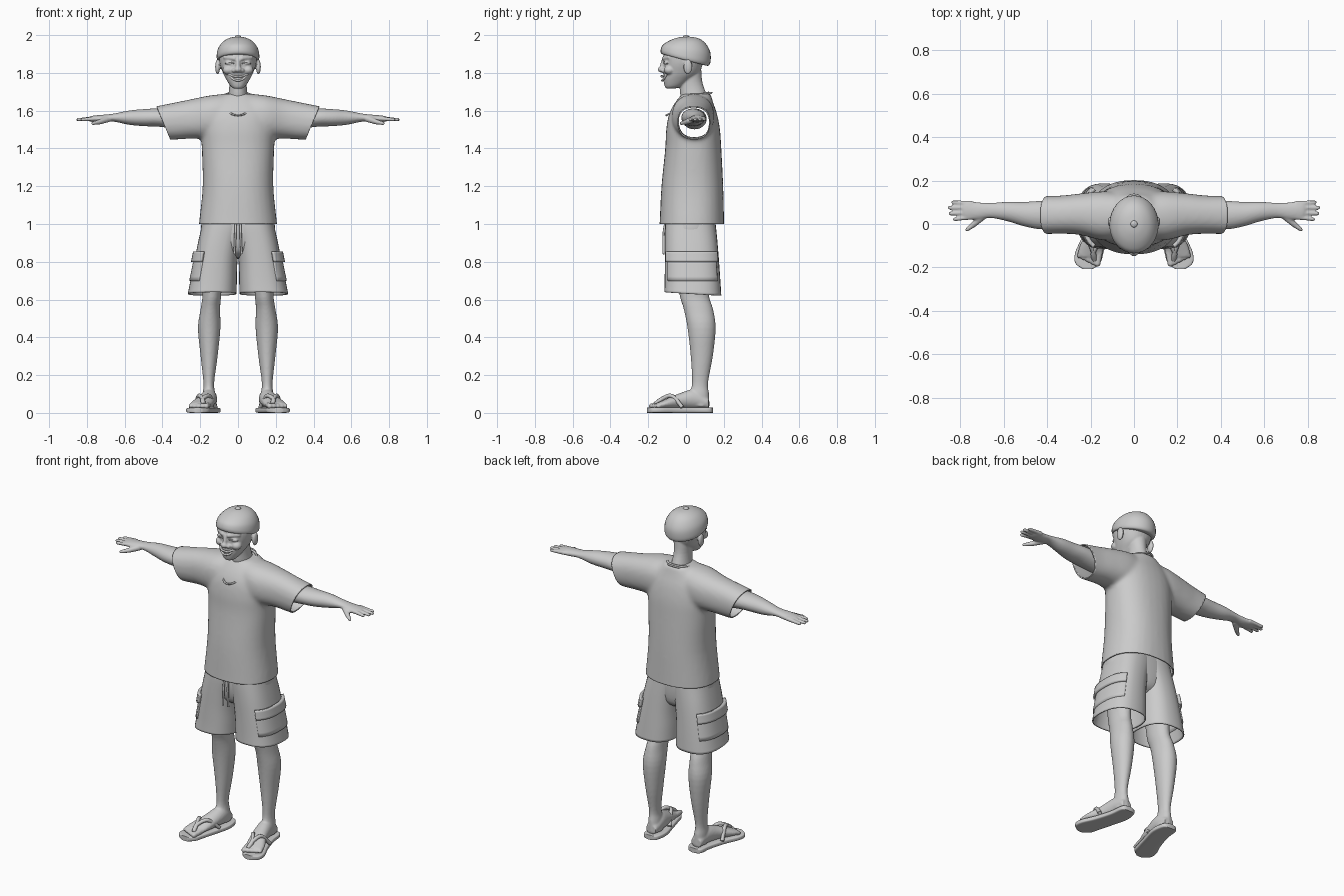
import bpy, bmesh, math
from mathutils import Vector, Matrix

cube = bpy.data.objects.get("Cube")
if cube:
    bpy.data.objects.remove(cube)

grey = bpy.data.materials.new("plain grey")
grey.use_nodes = True
GREY = (0.6, 0.6, 0.6, 1)
grey.diffuse_color = GREY
grey.node_tree.nodes["Principled BSDF"].inputs["Base Color"].default_value = GREY


def spline(rows, steps=4):
    """Catmull-Rom interpolation of rows of numbers."""
    out = []
    for i in range(len(rows) - 1):
        a, b, c, d = (rows[max(0, min(len(rows) - 1, i + k))] for k in (-1, 0, 1, 2))
        for s in range(steps):
            t = s / steps
            out.append([q + t / 2 * (r - p + t * (2 * p - 5 * q + 4 * r - w + t * (3 * (q - r) + w - p)))
                        for p, q, r, w in zip(a, b, c, d)])
    return out + [list(rows[-1])]


def loft(bm, rows, axis="z", power=2.0, n=32, arc=None, cap=True, side=1, grow=0):
    """Skin over cross-sections given as (position, u0, u1, v0, v1, shear)."""
    rings = []
    for row in spline([tuple(r) + (0,) * (6 - len(r)) for r in rows]):
        t, u0, u1, v0, v1, shear = row
        ring = []
        for k in range(n + (1 if arc else 0)):
            a = arc[0] + (arc[1] - arc[0]) * k / n if arc else math.tau * k / n
            c, s = math.cos(a), math.sin(a)
            u = (u0 + u1) / 2 + ((u1 - u0) / 2 + grow) * math.copysign(abs(c) ** (2 / power), c)
            dv = ((v1 - v0) / 2 + grow) * math.copysign(abs(s) ** (2 / power), s)
            v, w = (v0 + v1) / 2 + dv, t + shear * dv
            co = {"z": (u, v, w), "x": (w, u, v), "y": (u, w, v)}[axis]
            ring.append(bm.verts.new((co[0] * side, co[1], co[2])))
        rings.append(ring)
    for r, q in zip(rings, rings[1:]):
        for k in range(n):
            j = (k + 1) % len(r)
            bm.faces.new((r[k], r[j], q[j], q[k]))
    if cap:
        bm.faces.new(rings[0])
        bm.faces.new(rings[-1])


def blob(bm, centre, radii):
    m = Matrix.Translation(centre) @ Matrix.Diagonal((*radii, 1))
    bmesh.ops.create_uvsphere(bm, u_segments=20, v_segments=12, radius=1, matrix=m)


def bone(bm, p, q, r0, r1):
    """Tapered capsule from p to q."""
    p, q = Vector(p), Vector(q)
    verts = bmesh.ops.create_uvsphere(bm, u_segments=12, v_segments=9, radius=1)["verts"]
    turn = (q - p).to_track_quat("Z", "Y").to_matrix()
    for v in verts:
        v.co = (q + turn @ (v.co * r1)) if v.co.z > 0 else (p + turn @ (v.co * r0))


def finish(name, bm, voxel=0, smooth=4, mirror=False, thick=0, cuts=()):
    """Fuse, trim, thicken and mirror a mesh, then link it."""
    bmesh.ops.recalc_face_normals(bm, faces=bm.faces)
    ob = bpy.data.objects.new(name, bpy.data.meshes.new(name))
    bm.to_mesh(ob.data)
    bm.free()
    bpy.context.scene.collection.objects.link(ob)
    if voxel:
        m = ob.modifiers.new("fuse", "REMESH")
        m.mode, m.voxel_size = "VOXEL", voxel
        m = ob.modifiers.new("soften", "SMOOTH")
        m.factor, m.iterations = 0.5, smooth
        ob.data = bpy.data.meshes.new_from_object(ob.evaluated_get(bpy.context.evaluated_depsgraph_get()))
        ob.modifiers.clear()
    if cuts:
        bm = bmesh.new()
        bm.from_mesh(ob.data)
        for point, normal, keep in cuts:
            faces = [f for f in bm.faces if keep(f.calc_center_median())]
            geom = faces + list({e for f in faces for e in f.edges}) + list({v for f in faces for v in f.verts})
            bmesh.ops.bisect_plane(bm, geom=geom, plane_co=point, plane_no=normal, clear_outer=True)
        bm.to_mesh(ob.data)
        bm.free()
    ob.data.materials.clear()
    ob.data.materials.append(grey)
    ob.data.shade_smooth()
    ob.data.set_sharp_from_angle(angle=math.radians(50))
    if thick:
        m = ob.modifiers.new("cloth", "SOLIDIFY")
        m.thickness, m.offset = thick, -1
    if mirror:
        ob.modifiers.new("mirror", "MIRROR")
    return ob


def cord(name, pts, r, mirror=False, closed=False):
    """Round cord through points."""
    cu = bpy.data.curves.new(name, "CURVE")
    cu.dimensions, cu.bevel_depth, cu.bevel_resolution = "3D", r, 2
    cu.use_fill_caps = True
    sp = cu.splines.new("POLY")
    path = [tuple(p) for p in (pts if closed else spline(pts, 6))]
    sp.points.add(len(path) - 1)
    for p, co in zip(sp.points, path):
        p.co = (*co, 1)
    sp.use_cyclic_u = closed
    tmp = bpy.data.objects.new(name + " path", cu)
    bm = bmesh.new()
    bm.from_mesh(tmp.to_mesh())
    tmp.to_mesh_clear()
    bpy.data.objects.remove(tmp)
    return finish(name, bm, mirror=mirror)


# Shirt with sleeves, trimmed to open hems
bm = bmesh.new()
loft(bm, [(.94, -.21, .21, -.145, .205), (1, -.207, .207, -.14, .202), (1.2, -.187, .187, -.13, .197),
          (1.4, -.192, .192, -.11, .187), (1.5, -.197, .197, -.105, .18), (1.58, -.19, .19, -.09, .165),
          (1.64, -.15, .15, -.06, .145), (1.69, -.08, .08, -.02, .13)], power=2.3)
for s in (1, -1):
    loft(bm, [(.03, -.06, .14, 1.45, 1.69), (.14, -.075, .15, 1.45, 1.682), (.25, -.05, .14, 1.452, 1.66),
              (.35, -.045, .13, 1.446, 1.64), (.5, -.05, .13, 1.445, 1.61)], "x", 2.3, side=s)
finish("shirt", bm, .011, 8, thick=.007, cuts=[((0, 0, 1), (0, 0, -1), lambda c: c.z < 1.1)] + [
    ((s * .395, 0, 1.535), (s * .17, 0, -.07), lambda c, s=s: c.x * s > .28) for s in (1, -1)])

# Collar and necklace
ring = [math.tau * k / 40 for k in range(40)]
cord("collar", [(.075 * math.cos(a), .045 + .075 * math.sin(a), 1.677 + .018 * math.sin(a)) for a in ring],
     .006, closed=True)
cord("necklace", [(.07 * math.cos(a), .015 + .12 * math.sin(a), 1.635 + .06 * math.sin(a)) for a in ring],
     .005, closed=True)

# Shorts
leg_rows = [(1.06, -.04, .18, -.1, .15), (1, -.04, .19, -.11, .157), (.9, -.012, .212, -.112, .167),
            (.8, .003, .232, -.112, .175), (.7, .006, .252, -.113, .182), (.63, .008, .266, -.115, .187, -.06)]
bm = bmesh.new()
loft(bm, leg_rows, power=2.5, cap=False)
finish("shorts_legs", bm, mirror=True, thick=.007)
bm = bmesh.new()
loft(bm, [(1.06, -.18, .18, -.1, .15), (.95, -.195, .195, -.105, .155), (.86, -.12, .12, -.085, .14),
          (.82, -.05, .05, -.03, .08)], power=2.4)
finish("shorts_hips", bm)

# Cargo pocket flaps and drawstrings
for name, z0, z1, grow in (("pocket_flap", .8, .855, .017), ("pocket_bag", .7, .81, .006)):
    bm = bmesh.new()
    rows = [[z] + [a + (b - a) * (.86 - z) / .16 for a, b in zip((-.01, .22, -.112, .17), (.006, .252, -.113, .182))]
            for z in (z1, z0)]
    loft(bm, rows, power=2.5, arc=(-1.0, 1.0), cap=False, grow=grow)
    finish(name, bm, mirror=True, thick=.018)
cord("drawstring", [(.012, -.108, 1.01), (.014, -.118, .95), (.018, -.119, .84)], .006, mirror=True)

# Head, face and neck
bm = bmesh.new()
loft(bm, [(1.717, -.022, .022, -.105, -.06), (1.73, -.04, .04, -.113, -.02), (1.765, -.062, .062, -.12, .03),
          (1.8, -.08, .08, -.118, .07), (1.85, -.097, .097, -.118, .09), (1.9, -.1, .1, -.118, .105),
          (1.94, -.085, .085, -.095, .1), (1.97, -.04, .04, -.05, .05)], power=2.2)
loft(bm, [(1.62, -.07, .07, -.01, .12), (1.68, -.052, .052, -.03, .11), (1.75, -.046, .046, -.032, .087),
          (1.83, -.055, .055, -.03, .08)])
blob(bm, (0, -.13, 1.818), (.02, .02, .016))
bone(bm, (0, -.117, 1.87), (0, -.13, 1.825), .012, .012)
for s in (1, -1):
    blob(bm, (s * .02, -.122, 1.813), (.014, .014, .012))
    blob(bm, (s * .052, -.088, 1.815), (.03, .03, .025))
    bone(bm, (s * .02, -.117, 1.876), (s * .07, -.09, 1.882), .012, .009)
    blob(bm, (s * .043, -.103, 1.853), (.025, .014, .011))
    blob(bm, (s * .108, .01, 1.832), (.013, .024, .04))
finish("head", bm, .005, 4)

# Smiling mouth and closed eyes
cord("upper_lip", [(-.05, -.1, 1.795), (-.025, -.122, 1.783), (0, -.13, 1.782), (.025, -.122, 1.783),
                   (.05, -.1, 1.795)], .006)
cord("lower_lip", [(-.05, -.1, 1.795), (-.028, -.118, 1.768), (0, -.126, 1.76), (.028, -.118, 1.768),
                   (.05, -.1, 1.795)], .006)
cord("eyelid", [(.02, -.115, 1.85), (.043, -.116, 1.855), (.068, -.098, 1.85)], .003, mirror=True)

# Round cap with a button
bm = bmesh.new()
loft(bm, [(1.868, -.1, .1, -.12, .105, -.26), (1.872, -.11, .11, -.132, .12, -.26),
          (1.892, -.113, .113, -.134, .13, -.24), (1.93, -.105, .105, -.122, .128, -.15),
          (1.965, -.08, .08, -.09, .1, -.05), (1.985, -.045, .045, -.05, .06), (1.992, -.01, .01, -.01, .015)])
finish("cap", bm)
bm = bmesh.new()
blob(bm, (0, 0, 1.991), (.016, .016, .009))
finish("cap_button", bm)

# Arms, hands and fingers
bm = bmesh.new()
loft(bm, [(.3, -.02, .11, 1.5, 1.61), (.42, -.025, .107, 1.515, 1.612), (.5, -.012, .102, 1.518, 1.608),
          (.58, .012, .102, 1.526, 1.6), (.66, .028, .097, 1.542, 1.584), (.72, .02, .1, 1.538, 1.578),
          (.77, .02, .106, 1.54, 1.573), (.79, .03, .1, 1.545, 1.567)], "x")
for y, tip, x in ((.032, .022, .825), (.053, .048, .845), (.075, .075, .848), (.095, .1, .832)):
    bone(bm, (.75, y, 1.558), (x, tip, 1.553), .0125, .009)
bone(bm, (.69, .04, 1.555), (.735, .0, 1.54), .018, .014)
bone(bm, (.735, .0, 1.54), (.768, -.026, 1.533), .014, .009)
finish("arm", bm, .005, 4, mirror=True)

# Legs, feet and toes
bm = bmesh.new()
loft(bm, [(.035, .11, .188, .03, .125), (.1, .12, .187, .02, .122), (.16, .126, .183, .032, .117),
          (.3, .108, .198, .025, .142), (.45, .093, .212, .008, .157), (.55, .095, .198, -.012, .143),
          (.64, .088, .188, -.037, .12), (.85, .08, .2, -.06, .13)])
loft(bm, [(.12, .118, .185, .022, .08), (.05, .11, .195, .022, .125), (-.03, .12, .215, .022, .105),
          (-.1, .135, .25, .022, .075), (-.15, .15, .262, .022, .055)], "y")
for k in range(5):
    x = .168 + .021 * k
    bone(bm, (x - .01, -.13, .042), (x, -.183 + .009 * k, .036), .015, .015 - .001 * k)
finish("leg", bm, .006, 4, mirror=True)

# Sandals
bm = bmesh.new()
loft(bm, [(.142, .13, .17, 0, .028), (.125, .103, .195, 0, .028), (.05, .093, .205, 0, .028),
          (-.05, .118, .235, 0, .028), (-.13, .14, .27, 0, .028), (-.18, .155, .27, 0, .028),
          (-.207, .19, .235, 0, .028)], "y", 5)
finish("sandal_sole", bm, mirror=True)
for name, x, y in (("strap_inner", .118, -.01), ("strap_outer", .228, -.02)):
    cord(name, [(.182, -.165, .045), (.187, -.13, .072), ((x + .187) / 2, -.075, .09), (x, y, .03)],
         .011, mirror=True)
